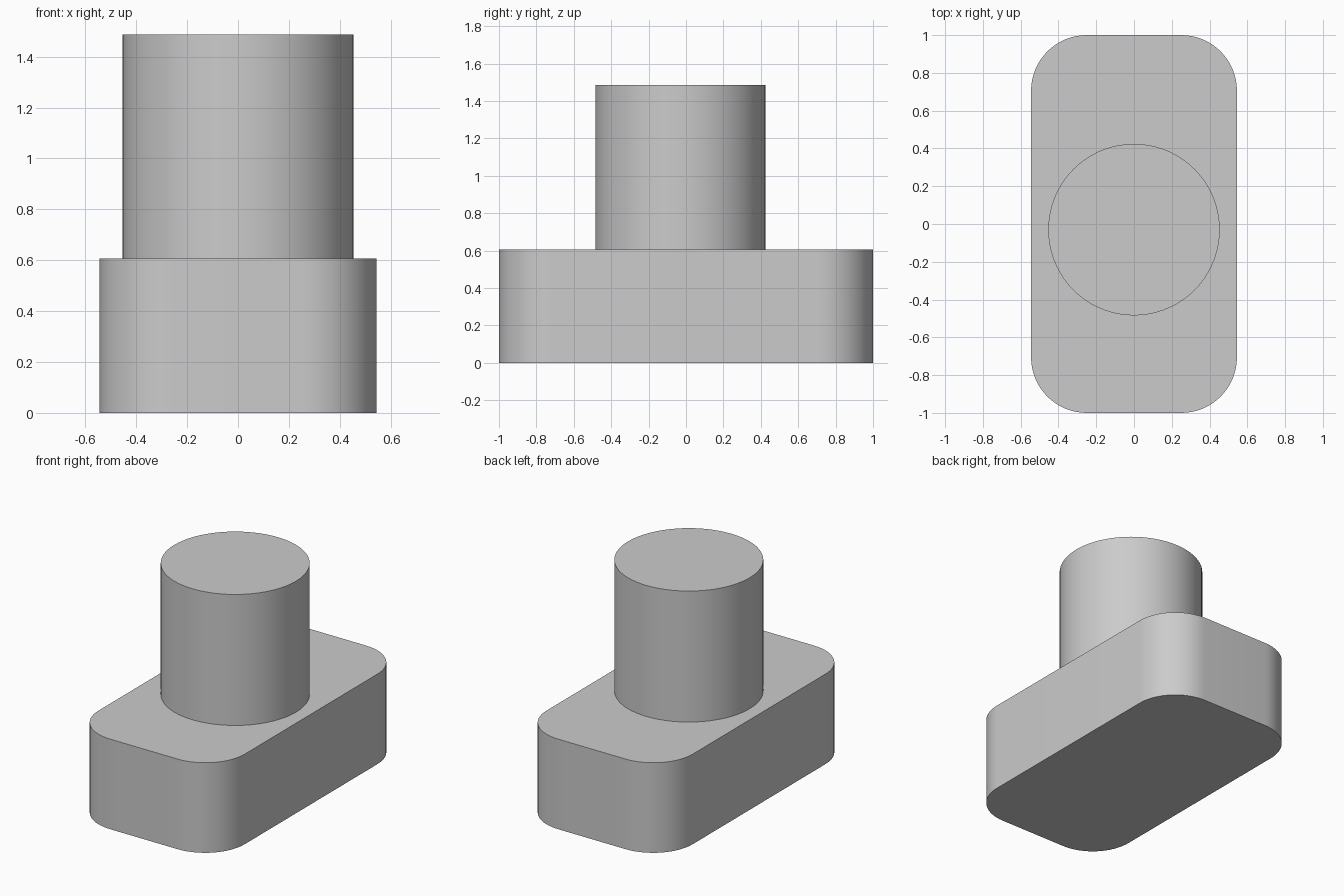
import bpy, bmesh, math

if "Cube" in bpy.data.objects:
    bpy.data.objects.remove(bpy.data.objects["Cube"])

grey = bpy.data.materials.new("light_grey")
grey.diffuse_color = (0.6, 0.6, 0.6, 1)
grey.use_nodes = True
grey.node_tree.nodes["Principled BSDF"].inputs["Base Color"].default_value = grey.diffuse_color


def extrude_outline(name, points, z0, z1):
    """Solid prism from a closed outline, smooth round its sides."""
    bm = bmesh.new()
    face = bm.faces.new([bm.verts.new((x, y, z0)) for x, y in points])
    side = bmesh.ops.extrude_face_region(bm, geom=[face], use_keep_orig=True)
    top = [v for v in side["geom"] if isinstance(v, bmesh.types.BMVert)]
    bmesh.ops.translate(bm, verts=top, vec=(0, 0, z1 - z0))
    bmesh.ops.recalc_face_normals(bm, faces=bm.faces)
    mesh = bpy.data.meshes.new(name)
    bm.to_mesh(mesh)
    bm.free()
    mesh.materials.append(grey)
    obj = bpy.data.objects.new(name, mesh)
    bpy.context.collection.objects.link(obj)
    bpy.ops.object.select_all(action='DESELECT')
    obj.select_set(True)
    bpy.context.view_layer.objects.active = obj
    bpy.ops.object.shade_smooth_by_angle(angle=math.radians(30))
    return obj


def arc(cx, cy, r, start, sweep, steps):
    return [(cx + r * math.cos(start + sweep * i / steps),
             cy + r * math.sin(start + sweep * i / steps)) for i in range(steps + 1)]


# Base block with rounded vertical corners
hx, hy, r = 0.545, 1.0, 0.295
outline = []
for k, (sx, sy) in enumerate([(1, 1), (-1, 1), (-1, -1), (1, -1)]):
    outline += arc(sx * (hx - r), sy * (hy - r), r, k * math.pi / 2, math.pi / 2, 16)
extrude_outline("base_block", outline, 0, 0.606)

# Round post, set slightly forward of centre
extrude_outline("post", arc(0, -0.03, 0.454, 0, 2 * math.pi, 72)[:-1], 0.606, 1.487)
